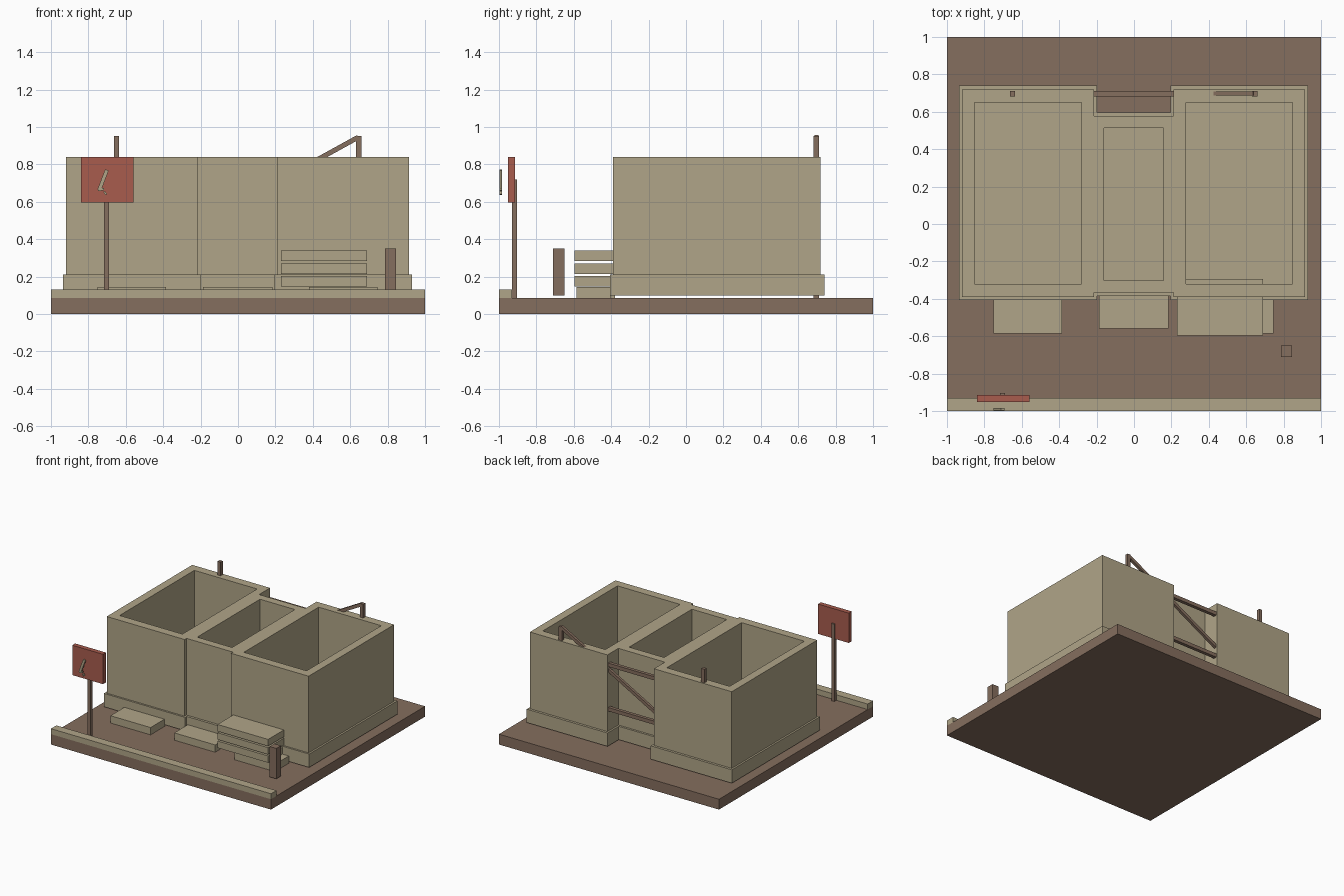
import bpy, bmesh, math
from mathutils import Vector

cube = bpy.data.objects.get("Cube")
if cube:
    bpy.data.objects.remove(cube, do_unlink=True)


def material(name, rgb):
    m = bpy.data.materials.new(name)
    m.use_nodes = True
    m.diffuse_color = (*rgb, 1)
    m.node_tree.nodes["Principled BSDF"].inputs["Base Color"].default_value = (*rgb, 1)
    return m


stone = material("sandstone", (0.434, 0.376, 0.246))
wood = material("earth_brown", (0.235, 0.156, 0.112))
red = material("sign_red", (0.392, 0.107, 0.076))


def finish(bm, name, mat):
    bmesh.ops.recalc_face_normals(bm, faces=bm.faces)
    mesh = bpy.data.meshes.new(name)
    bm.to_mesh(mesh)
    bm.free()
    mesh.materials.append(mat)
    ob = bpy.data.objects.new(name, mesh)
    bpy.context.collection.objects.link(ob)
    return ob


def cube_mesh(x, y, z):
    """Box mesh from (min, max) ranges."""
    bm = bmesh.new()
    bmesh.ops.create_cube(bm, size=1)
    for v in bm.verts:
        v.co = [r[0] if c < 0 else r[1] for c, r in zip(v.co, (x, y, z))]
    return bm


def box(name, mat, x, y, z):
    return finish(cube_mesh(x, y, z), name, mat)


def open_box(name, mat, x, y, z, wall_x, wall_y, floor):
    """Box with an open top and given wall thickness."""
    bm = cube_mesh(x, y, z)
    top = max(bm.faces, key=lambda f: f.calc_center_median().z)
    bmesh.ops.inset_region(bm, faces=[top], thickness=0.02)
    mid = top.calc_center_median()
    for v in top.verts:
        v.co.x = x[0] + wall_x if v.co.x < mid.x else x[1] - wall_x
        v.co.y = y[0] + wall_y if v.co.y < mid.y else y[1] - wall_y
    pit = bmesh.ops.extrude_discrete_faces(bm, faces=[top])["faces"][0]
    for v in pit.verts:
        v.co.z = floor
    return finish(bm, name, mat)


def beam(name, mat, a, b, width, depth):
    """Rectangular bar between two points in an XZ plane."""
    a, b = Vector(a), Vector(b)
    d = b - a
    half = d.length / 2
    ob = box(name, mat, (-half, half), (-depth / 2, depth / 2), (-width / 2, width / 2))
    ob.location = (a + b) / 2
    ob.rotation_euler.y = -math.atan2(d.z, d.x)
    return ob


# Ground and kerb
GROUND = 0.085
box("ground_slab", wood, (-1, 1), (-1, 1), (0, GROUND))
box("front_kerb", stone, (-1, 1), (-1, -0.93), (GROUND, 0.13))

# Three open rooms standing on plinths
for side, x, px in (("right", (-0.92, -0.213), (-0.935, -0.197)),
                    ("left", (0.21, 0.915), (0.195, 0.93))):
    box(side + "_plinth", stone, px, (-0.405, 0.74), (0.1, 0.21))
    open_box(side + "_room", stone, x, (-0.39, 0.72), (0.15, 0.84), 0.068, 0.07, 0.21)
box("middle_plinth", stone, (-0.197, 0.195), (-0.385, 0.595), (0.1, 0.21))
open_box("middle_room", stone, (-0.213, 0.21), (-0.365, 0.578), (0.15, 0.84),
         0.053, 0.064, 0.21)

# Doorsteps
for name, x, y in (("right_step", (-0.75, -0.385), (-0.585, -0.4)),
                   ("middle_step", (-0.187, 0.185), (-0.56, -0.38)),
                   ("left_step", (0.38, 0.745), (-0.585, -0.4))):
    box(name, stone, x, y, (GROUND, 0.145))

# Stacked slabs against the left room
for i in range(3):
    z = 0.147 + i * 0.068
    box(f"stacked_slab_{i + 1}", stone, (0.23, 0.69), (-0.595, -0.295), (z, z + 0.056))

# Short post by the slabs
box("short_post", wood, (0.785, 0.845), (-0.71, -0.65), (0.1, 0.35))

# Timber frame behind the middle room
FRAME_Y = 0.697
for side, x in (("right", -0.65), ("left", 0.645)):
    box(side + "_frame_post", wood, (x - 0.014, x + 0.014),
        (FRAME_Y - 0.014, FRAME_Y + 0.014), (GROUND, 0.952))
for name, z in (("lower_rail", 0.39), ("upper_rail", 0.755)):
    beam(name, wood, (-0.64, FRAME_Y, z), (0.64, FRAME_Y, z), 0.03, 0.028)
beam("diagonal_brace", wood, (-0.64, FRAME_Y, 0.24), (0.643, FRAME_Y, 0.945), 0.026, 0.022)

# Sign with a raised mark
box("sign_post", wood, (-0.716, -0.69), (-0.93, -0.903), (GROUND, 0.72))
box("sign_board", red, (-0.84, -0.56), (-0.952, -0.914), (0.595, 0.84))
beam("sign_mark_bar", stone, (-0.742, -0.99, 0.662), (-0.701, -0.99, 0.77), 0.02, 0.014)
beam("sign_mark_foot", stone, (-0.748, -0.99, 0.662), (-0.716, -0.99, 0.668), 0.012, 0.014)
beam("sign_mark_tip", stone, (-0.716, -0.99, 0.655), (-0.704, -0.99, 0.638), 0.01, 0.014)
